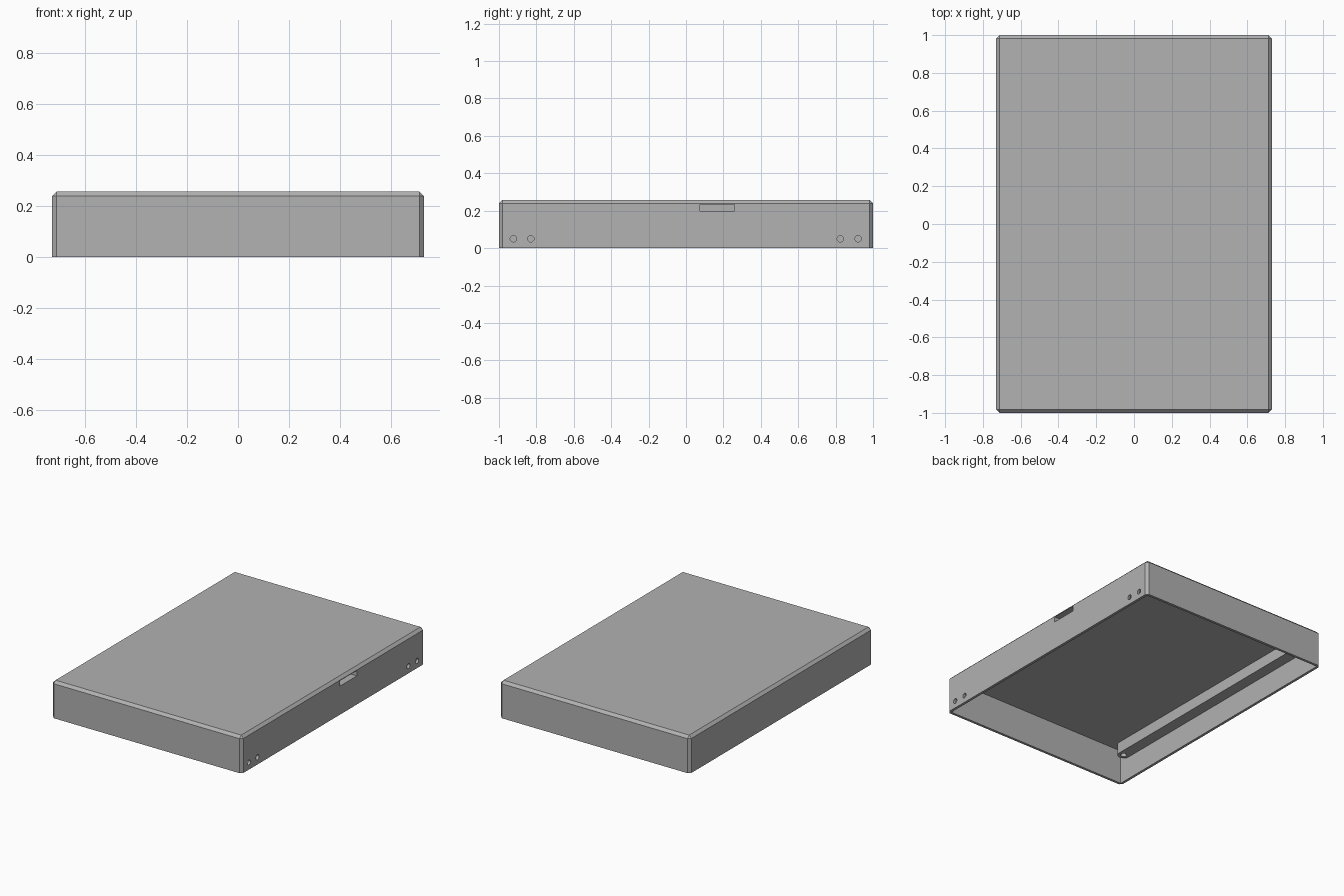
import bpy, bmesh, math
from mathutils import Matrix, Vector

cube = bpy.data.objects.get("Cube")
if cube:
    bpy.data.objects.remove(cube)

W, L, H = 1.46, 2.0, 0.257      # outer size
WALL, CHAMFER = 0.018, 0.018
CEILING = H - WALL
RAIL_X, RAIL_R, RAIL_Z, RAIL_END = 0.672, 0.04, 0.16, 0.905

grey = bpy.data.materials.new("light_grey")
grey.use_nodes = True
colour = (0.445, 0.445, 0.445, 1)
grey.diffuse_color = colour
grey.node_tree.nodes["Principled BSDF"].inputs["Base Color"].default_value = colour


def make(name, bm):
    bmesh.ops.recalc_face_normals(bm, faces=bm.faces[:])
    mesh = bpy.data.meshes.new(name)
    bm.to_mesh(mesh)
    bm.free()
    mesh.materials.append(grey)
    obj = bpy.data.objects.new(name, mesh)
    bpy.context.collection.objects.link(obj)
    return obj


def box(low, high):
    bm = bmesh.new()
    low, high = Vector(low), Vector(high)
    size = Matrix.Diagonal((*(high - low), 1))
    bmesh.ops.create_cube(bm, size=1, matrix=Matrix.Translation((low + high) / 2) @ size)
    return bm


def cylinder(centre, radius, depth, along_x=False):
    bm = bmesh.new()
    turn = Matrix.Rotation(math.pi / 2, 4, 'Y') if along_x else Matrix()
    bmesh.ops.create_cone(bm, cap_ends=True, segments=32, radius1=radius, radius2=radius,
                          depth=depth, matrix=Matrix.Translation(centre) @ turn)
    return bm


def cut(obj, bm):
    cutter = make("cutter", bm)
    cutter.hide_render = True
    mod = obj.modifiers.new("cut", 'BOOLEAN')
    mod.operation, mod.solver, mod.object = 'DIFFERENCE', 'EXACT', cutter
    bpy.context.view_layer.objects.active = obj
    bpy.ops.object.modifier_apply(modifier=mod.name)
    bpy.data.objects.remove(cutter)


# Cover: chamfered block hollowed from below
bm = box((-W / 2, -L / 2, 0), (W / 2, L / 2, H))
edges = [e for e in bm.edges if any(v.co.z > H / 2 for v in e.verts)]
bmesh.ops.bevel(bm, geom=edges, offset=CHAMFER, segments=1, affect='EDGES', profile=0.5)
cover = make("cover", bm)
inner_x, inner_y = W / 2 - WALL, L / 2 - WALL
cut(cover, box((-inner_x, -inner_y, -0.1), (inner_x, inner_y, CEILING)))

# Inner rails with rounded, drilled ends under the ceiling
rails = {}
for side, name in ((-1, "right_rail"), (1, "left_rail")):
    bm = bmesh.new()
    ring = []
    for end in (1, -1):
        for i in range(17):
            a = math.pi * i / 16
            ring.append(bm.verts.new((side * RAIL_X + end * RAIL_R * math.cos(a),
                                      end * (RAIL_END + RAIL_R * math.sin(a)), RAIL_Z)))
    face = bm.faces.new(ring)
    top = bmesh.ops.extrude_face_region(bm, geom=[face])["geom"]
    verts = [v for v in top if isinstance(v, bmesh.types.BMVert)]
    bmesh.ops.translate(bm, verts=verts, vec=(0, 0, CEILING - RAIL_Z + 0.002))
    rails[side] = make(name, bm)
    for end in (-1, 1):
        cut(rails[side], cylinder((side * RAIL_X, end * RAIL_END, 0.18), 0.02, 0.1))

# Slot through the left wall and its rail
for part in (cover, rails[1]):
    cut(part, box((0.6, 0.075, 0.198), (0.8, 0.26, 0.2345)))

# Screw holes low in the left wall
for y in (-0.923, -0.83, 0.825, 0.92):
    cut(cover, cylinder((W / 2, y, 0.05), 0.017, 0.2, along_x=True))

# Smooth only the round faces
for obj in (cover, *rails.values()):
    bpy.ops.object.select_all(action='DESELECT')
    obj.select_set(True)
    bpy.context.view_layer.objects.active = obj
    bpy.ops.object.shade_smooth_by_angle(angle=math.radians(30))
